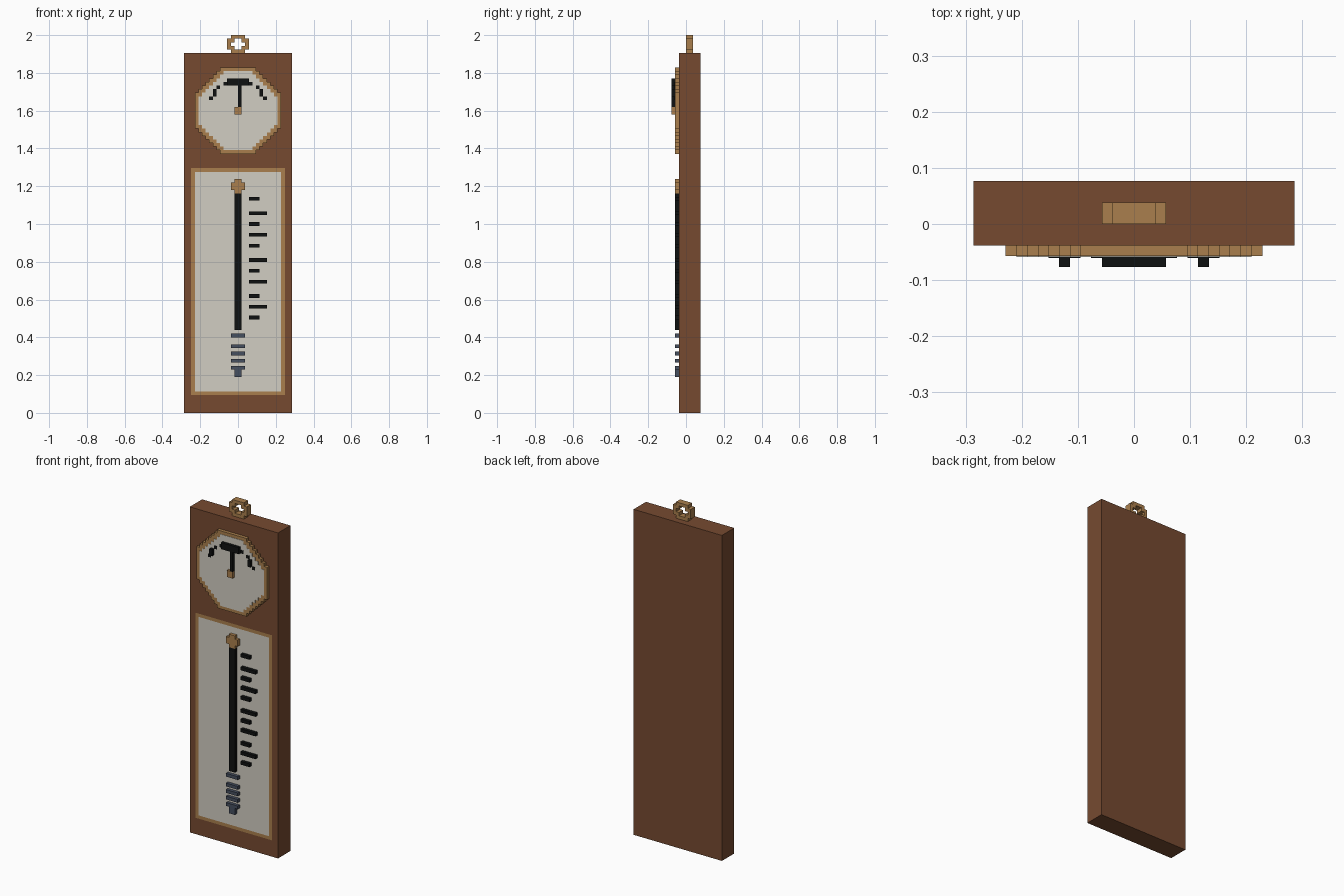
import bpy, bmesh
from mathutils import Vector

U = 2 / 105  # one block; all positions below are counted in blocks

cube = bpy.data.objects.get("Cube")
if cube:
    bpy.data.objects.remove(cube)


def material(name, rgb):
    linear = [((c / 255 + 0.055) / 1.055) ** 2.4 for c in rgb]
    mat = bpy.data.materials.new(name)
    mat.use_nodes = True
    mat.diffuse_color = (*linear, 1)
    mat.node_tree.nodes["Principled BSDF"].inputs["Base Color"].default_value = (*linear, 1)
    return mat


wood = material("brown wood", (118, 74, 48))
brass = material("brass", (170, 127, 77))
paper = material("off white", (209, 205, 194))
black = material("black", (15, 17, 17))
steel = material("blue grey", (69, 78, 95))


def finish(name, bm, *mats):
    bmesh.ops.recalc_face_normals(bm, faces=bm.faces)
    mesh = bpy.data.meshes.new(name)
    bm.to_mesh(mesh)
    bm.free()
    for mat in mats:
        mesh.materials.append(mat)
    obj = bpy.data.objects.new(name, mesh)
    bpy.context.collection.objects.link(obj)
    return obj


def add_box(bm, x0, x1, y0, y1, z0, z1):
    verts = bmesh.ops.create_cube(bm, size=1)["verts"]
    size = Vector((x1 - x0, y1 - y0, z1 - z0)) * U
    centre = Vector((x0 + x1, y0 + y1, z0 + z1)) * U / 2
    for v in verts:
        v.co = v.co * size + centre


def boxes(name, mat, y0, y1, rects, mirror=False):
    """Join boxes given as (x0, x1, z0, z1), optionally mirrored in x."""
    bm = bmesh.new()
    for x0, x1, z0, z1 in rects:
        add_box(bm, x0, x1, y0, y1, z0, z1)
        if mirror:
            add_box(bm, -x1, -x0, y0, y1, z0, z1)
    return finish(name, bm, mat)


def stepped_disc(name, mat, y0, y1, z0, rows, start, widest):
    """Extrude an octagon with staircase diagonals."""
    right = []
    for k in range(rows):
        half = min(widest, start + min(k, rows - 1 - k))
        right += [(half, z0 + k), (half, z0 + k + 1)]
    outline = right + [(-x, z) for x, z in reversed(right)]
    points = [p for i, p in enumerate(outline) if p != outline[i - 1]]
    bm = bmesh.new()
    face = bm.faces.new([bm.verts.new((x * U, y0 * U, z * U)) for x, z in points])
    extruded = bmesh.ops.extrude_face_region(bm, geom=[face])["geom"]
    moved = [g for g in extruded if isinstance(g, bmesh.types.BMVert)]
    bmesh.ops.translate(bm, verts=moved, vec=(0, (y1 - y0) * U, 0))
    bmesh.ops.triangulate(bm, faces=[f for f in bm.faces if len(f.verts) > 4])
    return finish(name, bm, mat)


# Backboard, its front cut into a framed scale panel
bm = bmesh.new()
add_box(bm, -15, 15, -2, 4, 0, 100)
cuts = [(x, (1, 0, 0)) for x in (-13, -12, 12, 13)]
cuts += [(z, (0, 0, 1)) for z in (5, 6, 67, 68)]
for at, axis in cuts:
    bmesh.ops.bisect_plane(bm, geom=bm.verts[:] + bm.edges[:] + bm.faces[:],
                           plane_co=Vector(axis) * at * U, plane_no=axis)
bm.normal_update()
for f in bm.faces:
    c = f.calc_center_median() / U
    if f.normal.y < -0.5 and abs(c.x) < 13 and 5 < c.z < 68:
        f.material_index = 2 if abs(c.x) < 12 and 6 < c.z < 67 else 1
finish("backboard", bm, wood, brass, paper)

# Hanging ring
boxes("hanging_ring", brass, 0, 2,
      [(0, 2, 100, 101), (0, 2, 104, 105), (2, 3, 101, 104),
       (1, 2, 101, 102), (1, 2, 103, 104)], mirror=True)

# Dial with rim, painted marks, raised marks, pointer and hub
stepped_disc("dial_rim", brass, -3, -2, 72, 24, 5, 12)
stepped_disc("dial_face", paper, -3.08, -2.9, 73, 22, 4, 11)
boxes("painted_dial_marks", black, -3.16, -3,
      [(3, 4, 91, 92), (5, 6, 90, 91), (7, 8, 87, 88)], mirror=True)
boxes("raised_dial_marks", black, -4, -3,
      [(0, 3, 91, 93), (6, 7, 88, 90)], mirror=True)
boxes("dial_pointer", black, -4, -3, [(0, 1, 85, 91)])
boxes("dial_hub", brass, -4, -3, [(-1, 1, 83, 85)])

# Thermometer tube, cap and coiled bulb
boxes("thermometer_tube", black, -3, -2, [(-1, 1, 23, 61)])
boxes("thermometer_cap", brass, -3, -2,
      [(-1, 1, 61, 62), (-2, 2, 62, 64), (-1, 1, 64, 65)])
boxes("bulb_coils", steel, -3, -2,
      [(-2, 2, z, z + 1) for z in (12, 14, 16, 18, 21)])
boxes("bulb_tip", steel, -3, -2, [(-1, 1, 10, 12)])

# Scale ticks, short and long in turn
heights = (26, 29, 32, 36, 39, 42, 46, 49, 52, 55, 59)
boxes("scale_ticks", black, -3, -2,
      [(3, 8 if i % 2 else 6, z, z + 1) for i, z in enumerate(heights)])
